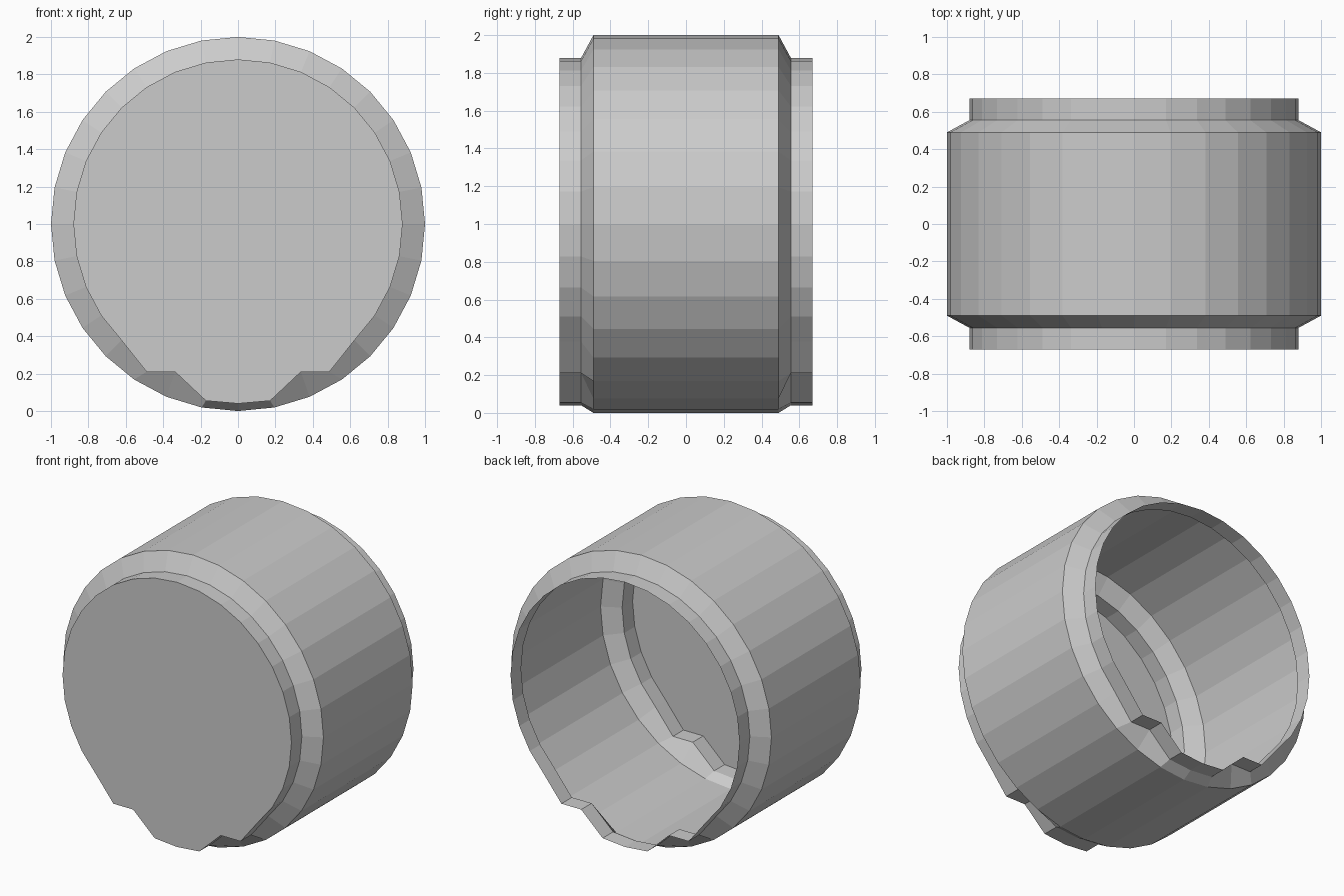
import bpy, bmesh
from math import sin, cos, pi

if "Cube" in bpy.data.objects:
    bpy.data.objects.remove(bpy.data.objects["Cube"])

SIDES = 32
# neck heights replaced near the bottom to form the keyed tab (steps from bottom -> z)
TAB = {0: 0.04, 1: 0.055, 2: 0.21, 3: 0.21}

def ring(bm, y, radius, keyed):
    verts = []
    for i in range(SIDES):
        a = 2 * pi * i / SIDES
        z = 1 - radius * cos(a)
        if keyed:
            z = TAB.get(min(i, SIDES - i), z)
        verts.append(bm.verts.new((radius * sin(a), y, z)))
    return verts

# open-backed drum shell: neck, chamfer, body, chamfer, neck
bm = bmesh.new()
profile = [(-0.67, 0.88), (-0.555, 0.88), (-0.49, 1.0),
           (0.49, 1.0), (0.555, 0.88), (0.67, 0.88)]
rings = [ring(bm, y, r, r < 1) for y, r in profile]
for a, b in zip(rings, rings[1:]):
    for i in range(SIDES):
        j = (i + 1) % SIDES
        bm.faces.new((a[i], a[j], b[j], b[i]))

# flat front cap; the back stays open
bm.faces.new(rings[0][::-1])
bmesh.ops.recalc_face_normals(bm, faces=bm.faces[:])

mesh = bpy.data.meshes.new("drum_housing")
bm.to_mesh(mesh)
bm.free()
housing = bpy.data.objects.new("drum_housing", mesh)
bpy.context.collection.objects.link(housing)
